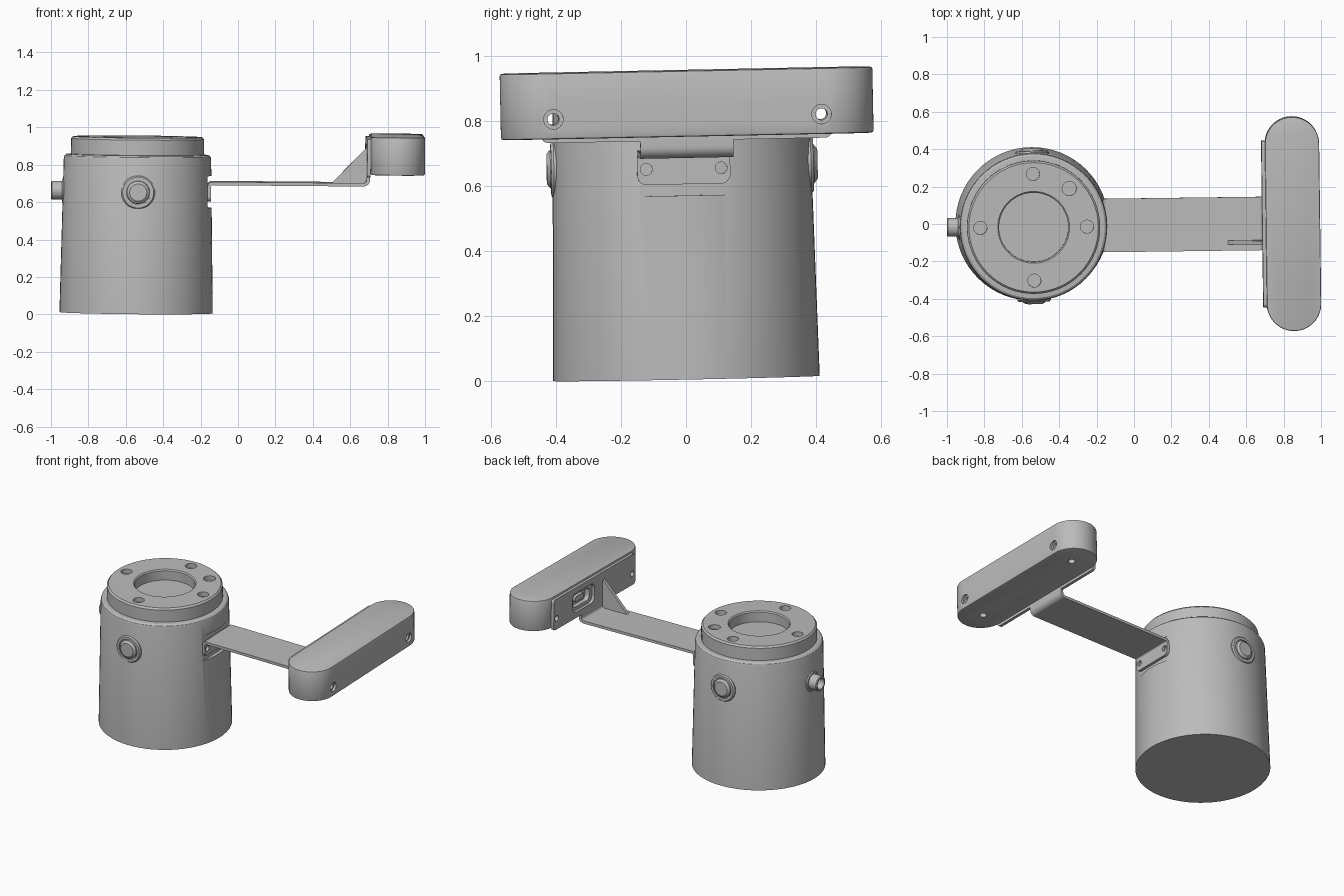
import bpy, bmesh
from math import sin, cos, pi, radians
from mathutils import Matrix, Vector

cube = bpy.data.objects.get("Cube")
if cube:
    bpy.data.objects.remove(cube, do_unlink=True)

grey = bpy.data.materials.new("plain grey")
grey.use_nodes = True
COLOUR = (0.5, 0.5, 0.5, 1)
grey.diffuse_color = COLOUR
grey.node_tree.nodes["Principled BSDF"].inputs["Base Color"].default_value = COLOUR

# The whole assembly leans very slightly
LEAN = (Matrix.Translation((0, 0.008, 0.004)) @ Matrix.Rotation(radians(0.75), 4, 'Z')
        @ Matrix.Rotation(radians(0.5), 4, 'Y') @ Matrix.Rotation(radians(1.15), 4, 'X'))
parts = []


def finish_mesh(name, bm, keep=True):
    bmesh.ops.recalc_face_normals(bm, faces=bm.faces)
    mesh = bpy.data.meshes.new(name)
    bm.to_mesh(mesh)
    bm.free()
    obj = bpy.data.objects.new(name, mesh)
    bpy.context.collection.objects.link(obj)
    if keep:
        mesh.materials.append(grey)
        parts.append(obj)
    else:
        obj.hide_render = True
    return obj


def lathe(name, profile, origin=(0, 0, 0), axis=(0, 0, 1), sides=64, keep=True):
    """Turn (radius, distance) points around an axis; ends lie on the axis."""
    bm = bmesh.new()
    turn = Vector((0, 0, 1)).rotation_difference(Vector(axis)).to_matrix()
    place = lambda p: bm.verts.new(turn @ Vector(p) + Vector(origin))
    rings = []
    for r, d in profile:
        if r == 0:
            rings.append([place((0, 0, d))] * sides)
        else:
            rings.append([place((r * cos(2 * pi * i / sides), r * sin(2 * pi * i / sides), d))
                          for i in range(sides)])
    for low, high in zip(rings, rings[1:]):
        for i in range(sides):
            j = (i + 1) % sides
            bm.faces.new(dict.fromkeys((low[i], low[j], high[j], high[i])))
    return finish_mesh(name, bm, keep)


def prism(name, outline, axis, start, end, keep=True):
    """Extrude a 2D outline along x, y or z."""
    bm = bmesh.new()
    put = {'x': lambda a, b, t: (t, a, b), 'y': lambda a, b, t: (a, t, b),
           'z': lambda a, b, t: (a, b, t)}[axis]
    first = [bm.verts.new(put(a, b, start)) for a, b in outline]
    last = [bm.verts.new(put(a, b, end)) for a, b in outline]
    bm.faces.new(first)
    bm.faces.new(last)
    for i in range(len(outline)):
        j = (i + 1) % len(outline)
        bm.faces.new((first[i], first[j], last[j], last[i]))
    return finish_mesh(name, bm, keep)


def arc(cx, cy, r, a0, a1, steps=8):
    return [(cx + r * cos(radians(a0 + (a1 - a0) * i / steps)),
             cy + r * sin(radians(a0 + (a1 - a0) * i / steps))) for i in range(steps + 1)]


def rounded(cx, cy, hw, hh, r, steps=8):
    pts = []
    for k, (sx, sy) in enumerate(((1, 1), (-1, 1), (-1, -1), (1, -1))):
        pts += arc(cx + sx * (hw - r), cy + sy * (hh - r), r, 90 * k, 90 * k + 90, steps)
    return pts


def apply(obj, mod):
    bpy.context.view_layer.objects.active = obj
    bpy.ops.object.modifier_apply(modifier=mod.name)


def cut(obj, cutter):
    mod = obj.modifiers.new("cut", 'BOOLEAN')
    mod.operation = 'DIFFERENCE'
    mod.solver = 'EXACT'
    mod.object = cutter
    apply(obj, mod)
    bpy.data.objects.remove(cutter, do_unlink=True)


def bevel(obj, width):
    mod = obj.modifiers.new("bevel", 'BEVEL')
    mod.width = width
    mod.segments = 2
    mod.angle_limit = radians(40)
    apply(obj, mod)


def drill(obj, origin, axis, radius, depth):
    lead = 0.01
    cut(obj, lathe("drill", [(0, -lead), (radius, -lead), (radius, depth), (0, depth)],
                   origin, axis, 24, keep=False))


# Housing: tapered drum with stepped collar and round recess
CX = -0.545
housing = lathe("housing", [
    (0, 0), (0.41, 0), (0.394, 0.825), (0.39, 0.838), (0.38, 0.846), (0.356, 0.848),
    (0.356, 0.93), (0.346, 0.941), (0.192, 0.941), (0.185, 0.934), (0.185, 0.87), (0, 0.87)],
    (CX, 0, 0))
for k in range(4):
    a = k * pi / 2
    drill(housing, (CX + 0.285 * cos(a), 0.285 * sin(a), 0.941), (0, 0, -1), 0.035, 0.03)
drill(housing, (CX + 0.193, 0.205, 0.941), (0, 0, -1), 0.038, 0.03)
cut(housing, prism("flat_cutter", rounded(0, 0.65, 0.15, 0.085, 0.005, 2), 'x',
                   CX + 0.375, 0, keep=False))

# Side buttons, front and back
for name, s in (("front_button", -1), ("back_button", 1)):
    lathe(name, [(0, 0.34), (0.09, 0.34), (0.09, 0.395), (0.083, 0.403), (0.067, 0.403),
                 (0.067, 0.395), (0.062, 0.395), (0.06, 0.405), (0.046, 0.416), (0, 0.416)],
          (CX, 0, 0.651), (0, s, 0), 40)

# Hollow cable socket on the side away from the arm
lathe("cable_socket", [(0, 0.36), (0.066, 0.36), (0.066, 0.395), (0.06, 0.402), (0.05, 0.402),
                       (0.05, 0.455), (0.046, 0.46), (0.036, 0.46), (0.034, 0.455),
                       (0.034, 0.40), (0, 0.40)], (CX, 0, 0.651), (-1, 0, 0), 32)

# Arm: mounting tab, bent strip and gusset
TAB_X, TOP, THICK, HALF = CX + 0.375, 0.706, 0.018, 0.143
tab = prism("mounting_tab", arc(0.115, 0.628, 0.028, 0, -90) + arc(-0.115, 0.628, 0.028, -90, -180)
            + [(-HALF, 0.68), (HALF, 0.68)], 'x', TAB_X, TAB_X + THICK)
for y in (-0.115, 0.115):
    drill(tab, (TAB_X + THICK, y, 0.648), (-1, 0, 0), 0.018, 0.03)
PLATE_X, PLATE_END = 0.678, 0.697
R = 0.035
strip = ([(TAB_X, 0.68)] + arc(TAB_X + 0.026, 0.68, 0.026, 180, 90)
         + arc(PLATE_X - R + THICK, TOP + R - THICK, R - THICK, -90, 0)
         + [(PLATE_X, 0.76), (PLATE_END, 0.76)]
         + arc(PLATE_END - R, TOP - THICK + R, R, 0, -90)
         + arc(TAB_X + 0.026, 0.68, 0.008, 90, 180))
prism("arm_strip", strip, 'y', -HALF, HALF)
prism("gusset", [(0.49, TOP - 0.005), (0.685, TOP - 0.005), (0.685, 0.892), (0.675, 0.892)],
      'y', -0.111, -0.089)

# Backing plate with window
WINDOW_Y, WINDOW_Z = 0.12, 0.845
plate = prism("backing_plate", rounded(0, 0.844, 0.445, 0.102, 0.02), 'x', PLATE_X, PLATE_END)
cut(plate, prism("window_cutter", rounded(WINDOW_Y, WINDOW_Z, 0.12, 0.065, 0.04), 'x',
                 PLATE_X - 0.02, PLATE_END + 0.02, keep=False))

# Head: long round-ended bar
HEAD_X, HEAD_R, LOW, HIGH = 0.842, 0.145, 0.756, 0.959
head = prism("head_bar", rounded(HEAD_X, 0, HEAD_R, 0.5725, HEAD_R - 0.0005, 20), 'z', LOW, HIGH)
bevel(head, 0.007)
cut(head, prism("socket_cutter", rounded(WINDOW_Y, WINDOW_Z, 0.09, 0.042, 0.03), 'x',
                PLATE_X, PLATE_END + 0.03, keep=False))
for y in (-0.412, 0.412):
    drill(head, (HEAD_X + HEAD_R, y, 0.817), (-1, 0, 0), 0.03, 0.015)
    drill(head, (HEAD_X + HEAD_R, y, 0.817), (-1, 0, 0), 0.018, 0.31)
    drill(head, (HEAD_X, y, LOW), (0, 0, 1), 0.022, 0.035)
    drill(plate, (PLATE_X, y, 0.817), (1, 0, 0), 0.018, 0.03)
prism("connector", rounded(WINDOW_Y, WINDOW_Z, 0.045, 0.018, 0.01), 'x',
      PLATE_END + 0.01, PLATE_END + 0.035)

# Shade and lean every part
for obj in parts:
    bpy.ops.object.select_all(action='DESELECT')
    obj.select_set(True)
    bpy.context.view_layer.objects.active = obj
    bpy.ops.object.shade_smooth_by_angle(angle=radians(30))
    obj.matrix_world = LEAN
